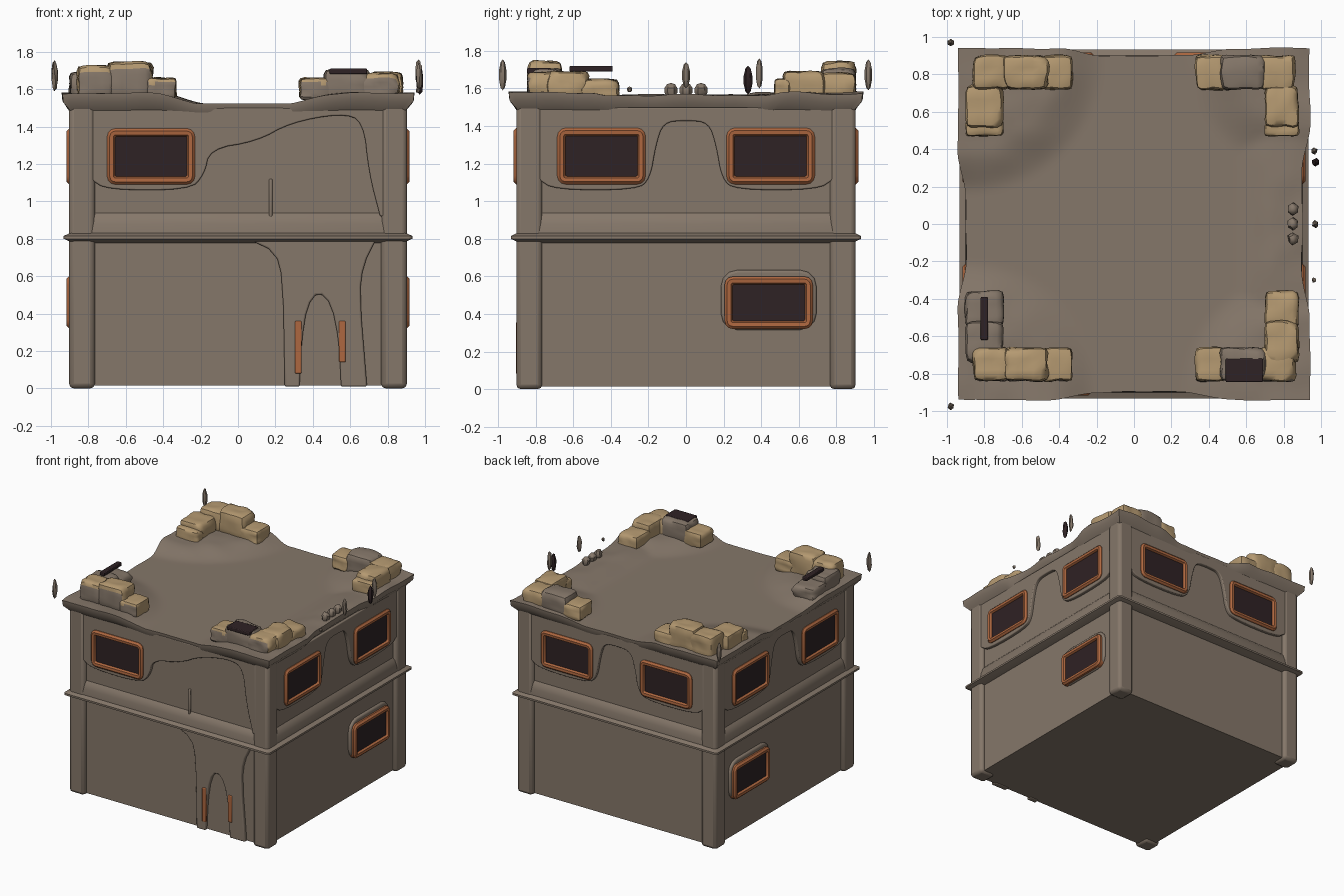
import bpy, bmesh, math, random
from mathutils import Matrix, Vector, noise

random.seed(4)
old = bpy.data.objects.get("Cube")
if old:
    bpy.data.objects.remove(old, do_unlink=True)


def material(name, rgb):
    m = bpy.data.materials.new(name)
    m.use_nodes = True
    m.diffuse_color = (*rgb, 1)
    m.node_tree.nodes["Principled BSDF"].inputs["Base Color"].default_value = (*rgb, 1)
    return m


WALL = material("mud_brown", (0.235, 0.185, 0.143))
ORANGE = material("burnt_orange", (0.42, 0.135, 0.05))
TAN = material("sand_tan", (0.46, 0.32, 0.165))
DARK = material("dark_opening", (0.028, 0.016, 0.018))


def finish(name, bm, mats, bevel=0, segments=2, turn=0):
    """Turn a bmesh into a smooth-shaded object; turn counts quarter turns about z."""
    bmesh.ops.recalc_face_normals(bm, faces=bm.faces)
    bm.transform(Matrix.Rotation(turn * math.pi / 2, 4, "Z"))
    mesh = bpy.data.meshes.new(name)
    bm.to_mesh(mesh)
    bm.free()
    ob = bpy.data.objects.new(name, mesh)
    bpy.context.collection.objects.link(ob)
    for m in mats:
        mesh.materials.append(m)
    if bevel:
        mod = ob.modifiers.new("soft_edges", "BEVEL")
        mod.width, mod.segments, mod.limit_method = bevel, segments, "ANGLE"
    bpy.ops.object.select_all(action="DESELECT")
    ob.select_set(True)
    bpy.context.view_layer.objects.active = ob
    bpy.ops.object.shade_smooth_by_angle(angle=math.radians(40))
    return ob


def box(name, lo, hi, mat, bevel=0, turn=0):
    lo, hi = Vector(lo), Vector(hi)
    bm = bmesh.new()
    bmesh.ops.create_cube(bm, size=1)
    bm.transform(Matrix.Translation((lo + hi) / 2) @ Matrix.Diagonal((*(hi - lo), 1)))
    return finish(name, bm, [mat], bevel, turn=turn)


def rounded(cu, cv, hu, hv, r):
    """Points of a rounded rectangle."""
    pts = []
    for i, (su, sv) in enumerate([(1, 1), (-1, 1), (-1, -1), (1, -1)]):
        for k in range(4):
            a = math.pi / 2 * (i + k / 3)
            pts.append((cu + su * (hu - r) + r * math.cos(a), cv + sv * (hv - r) + r * math.sin(a)))
    return pts


def loft(name, loops, mat, turn=0):
    bm = bmesh.new()
    rings = [[bm.verts.new(p) for p in loop] for loop in loops]
    for a, b in zip(rings, rings[1:]):
        for i in range(len(a)):
            j = (i + 1) % len(a)
            bm.faces.new((a[i], a[j], b[j], b[i]))
    return finish(name, bm, [mat], turn=turn)


def soften(path):
    """Corner cutting for an open path."""
    out = [path[0]]
    for (a, b), (c, d) in zip(path, path[1:]):
        out += [(a * .75 + c * .25, b * .75 + d * .25), (a * .25 + c * .75, b * .25 + d * .75)]
    return out + [path[-1]]


def wall_panel(name, outline, turn, depth=0.897):
    bm = bmesh.new()
    face = bm.faces.new([bm.verts.new((u, -0.85, v)) for u, v in outline])
    ext = bmesh.ops.extrude_face_region(bm, geom=[face])
    for v in ext["geom"]:
        if isinstance(v, bmesh.types.BMVert):
            v.co.y = -depth
    return finish(name, bm, [WALL], 0.014, 3, turn)


def window(name, u, v, turn, hv=0.15):
    """Orange frame around a dark opening."""
    hu = 0.235
    sizes = [(0, 0.86), (0, 0.903), (0.014, 0.917), (0.034, 0.915), (0.043, 0.9), (0.043, 0.87)]
    loops = [[(a, -d, b) for a, b in rounded(u, v, hu - s, hv - s, max(0.045 - s, 0.008))] for s, d in sizes]
    loft(name + "_frame", loops, ORANGE, turn)
    box(name + "_opening", (u - hu + 0.04, -0.9, v - hv + 0.04), (u + hu - 0.04, -0.893, v + hv - 0.04), DARK, 0, turn)


# Main block, corner piers and the ledge between storeys
box("building_core", (-0.87, -0.87, 0.015), (0.87, 0.87, 1.5), WALL)
for t in range(4):
    box("corner_pier", (0.765, -0.903, 0), (0.903, -0.765, 1.53), WALL, 0.025, t)
ledge = [(0.86, 0.775), (0.898, 0.785), (0.932, 0.8), (0.932, 0.815), (0.9, 0.83), (0.896, 0.88), (0.885, 0.92), (0.86, 0.95)]
loft("storey_ledge", [[(x, y, z) for x, y in rounded(0, 0, h, h, 0.02)] for h, z in ledge], WALL)

# Raised plaster around the upper windows, with an arch between them
half = [(-0.79, 1.12), (-0.7, 1.06), (-0.26, 1.06), (-0.19, 1.12), (-0.16, 1.3), (-0.12, 1.42), (0, 1.43)]
arch = soften(soften(half + [(-u, v) for u, v in reversed(half[:-1])]))
for t, side in ((1, "right"), (2, "back"), (3, "left")):
    wall_panel("upper_plaster_" + side, [(-0.79, 1.5)] + arch + [(0.79, 1.5)], t)
    for u in (-0.45, 0.45):
        window("upper_window_" + side, u, 1.24, t)
for t, u, side in ((1, 0.44, "right"), (3, -0.44, "left")):
    wall_panel("lower_plaster_" + side, rounded(u, 0.475, 0.255, 0.16, 0.09), t, 0.89)
    window("lower_window_" + side, u, 0.46, t, 0.14)

# Front: one window, a sweeping plaster edge and the doorway
sweep = [(-0.79, 1.12), (-0.7, 1.06), (-0.26, 1.06), (-0.18, 1.14), (-0.15, 1.28), (0.1, 1.32),
         (0.28, 1.42), (0.55, 1.47), (0.67, 1.43), (0.7, 1.15), (0.76, 0.92)]
wall_panel("upper_plaster_front", [(-0.79, 1.5)] + soften(soften(sweep)) + [(0.79, 0.92), (0.79, 1.5)], 0)
window("upper_window_front", -0.465, 1.24, 0)
door = soften([(0.33, 0.03), (0.34, 0.25), (0.37, 0.44), (0.43, 0.52), (0.5, 0.45), (0.54, 0.25), (0.55, 0.03)])
brow = soften([(0.69, 0.01), (0.65, 0.5), (0.67, 0.66), (0.74, 0.8)])
slope = soften([(0.05, 0.8), (0.2, 0.73), (0.24, 0.58), (0.25, 0.01)])
wall_panel("door_surround", [(0.33, 0.01)] + door + [(0.55, 0.01)] + brow + slope, 0)
for x, z in ((0.305, 0.08), (0.54, 0.14)):
    box("door_trim", (x, -0.904, z), (x + 0.035, -0.88, 0.36), ORANGE, 0.006)
box("wall_crack_ridge", (0.165, -0.885, 0.9), (0.185, -0.86, 1.12), WALL, 0.008)


# Roof with raised rubble mounds at the corners and along one edge
def smooth(t):
    t = min(max(t, 0), 1)
    return t * t * (3 - 2 * t)


CORNERS = {(-1, 1): 0.74, (-1, -1): 0.7, (1, -1): 0.64, (1, 1): 0.62}


def mound(x, y):
    return max(smooth((r - math.hypot(x - sx * 0.9, y - sy * 0.9)) / 0.22) for (sx, sy), r in CORNERS.items())


bm = bmesh.new()
bmesh.ops.create_grid(bm, x_segments=60, y_segments=60, size=0.9)
for v in bm.verts:
    x, y, _ = v.co
    m = mound(x, y)
    lift = max(m, 0.8 * smooth((x - 0.55) / 0.2))
    n = noise.noise(Vector((x * 6, y * 6, 1)))
    grow = 1 + 0.045 * m + 0.008 * n
    v.co = (x * grow, y * grow, 1.522 + 0.055 * lift + 0.012 * n * lift)
for drop, pull in ((0.045, 0.995), (0.06, 0.945)):
    rim = [e for e in bm.edges if e.is_boundary]
    for g in bmesh.ops.extrude_edge_only(bm, edges=rim)["geom"]:
        if isinstance(g, bmesh.types.BMVert):
            g.co = (g.co.x * pull, g.co.y * pull, g.co.z - drop)
finish("roof", bm, [WALL])


# Sandbags stacked in an L at each corner
def sandbag(x0, x1, y0, y1, z0, z1, mat, outward=0):
    bm = bmesh.new()
    bmesh.ops.create_cube(bm, size=2)
    bmesh.ops.subdivide_edges(bm, edges=bm.edges, cuts=5, use_grid_fill=True)
    size = Vector((x1 - x0, y1 - y0, z1 - z0)) / 2
    mid = Vector((x0 + x1, y0 + y1, z0 + z1)) / 2
    for v in bm.verts:
        p = v.co
        p /= sum(abs(c) ** 7 for c in p) ** (1 / 7)
        sag = 1 + 0.12 * noise.noise(p * 1.3 + mid * 9)
        v.co = Vector(c * s for c, s in zip(p, size)) * sag + mid
    bm.normal_update()
    # plaster has washed over the outward lower side of the front bags
    for f in bm.faces:
        if outward and f.normal.y < -0.55 and f.calc_center_median().z < z1 - 0.03:
            f.material_index = 1
    finish("sandbag", bm, [mat, WALL])


for sx, sy in CORNERS:
    top = 1.745 if sx < 0 else 1.705
    y0, y1 = sorted((sy * 0.66, sy * 0.84)) if sy < 0 else (0.72, 0.9)
    front = sy < 0
    spans = [(0.33, 0.5, 1.66, TAN), (0.46, 0.7, top, TAN if sx < 0 else WALL), (0.66, 0.86, top - 0.02, TAN)]
    for a, b, z, mat in spans:
        x0, x1 = sorted((sx * a, sx * b))
        sandbag(x0, x1, y0, y1, 1.54, z, mat, front)
    side = WALL if (sx, sy) == (-1, -1) else TAN
    for a, b, z in ((0.36 if front else 0.47, 0.56, 1.65), (0.52, 0.74, 1.69)):
        x0, x1 = sorted((sx * 0.7, sx * (0.88 if sx > 0 else 0.9)))
        ya, yb = sorted((sy * a, sy * b))
        sandbag(x0, x1, ya, yb, 1.54, z, side)

# Dark broken planks among the bags
box("dark_plank", (0.49, -0.845, 1.68), (0.69, -0.72, 1.71), DARK, 0.006)
box("dark_plank", (-0.82, -0.62, 1.69), (-0.78, -0.39, 1.72), DARK, 0.006)


# Thin shards standing and floating around the roof edge
def shard(x, y, z0, z1, w, mat):
    bm = bmesh.new()
    bmesh.ops.create_uvsphere(bm, u_segments=6, v_segments=5, radius=1)
    bm.transform(Matrix.Translation((x, y, (z0 + z1) / 2)) @ Matrix.Diagonal((w, w * 1.2, (z1 - z0) / 2, 1)))
    for v in bm.verts:
        v.co.x += random.uniform(-0.004, 0.004)
    finish("roof_shard", bm, [mat])


for y in (-0.975, 0.97):
    shard(-0.98, y, 1.59, 1.755, 0.017, WALL)
shard(0.972, 0.33, 1.57, 1.72, 0.02, DARK)
shard(0.965, 0.39, 1.6, 1.76, 0.016, WALL)
shard(0.97, 0, 1.6, 1.74, 0.018, WALL)
shard(0.96, -0.3, 1.58, 1.61, 0.012, WALL)
for y in (-0.08, 0.0, 0.08):
    shard(0.85, y, 1.55, 1.63, 0.03, WALL)
